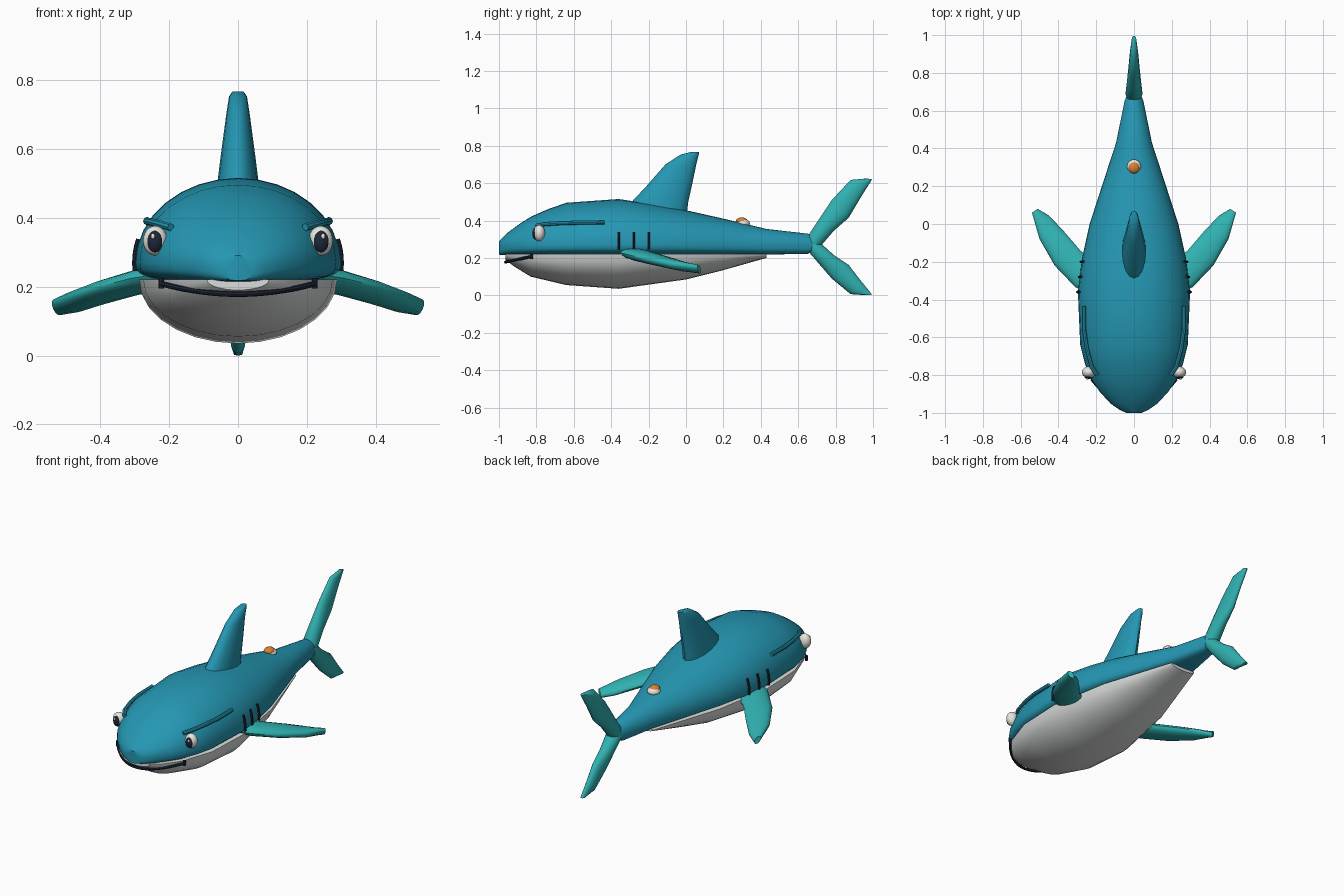
import bpy, bmesh, math
from mathutils import Vector

if "Cube" in bpy.data.objects:
    bpy.data.objects.remove(bpy.data.objects["Cube"])


def material(name, rgb):
    m = bpy.data.materials.new(name)
    m.diffuse_color = (*rgb, 1)
    m.use_nodes = True
    m.node_tree.nodes["Principled BSDF"].inputs["Base Color"].default_value = m.diffuse_color
    return m


BLUE = material("ocean_blue", (.018, .31, .45))
TEAL = material("fin_teal", (.03, .44, .44))
PALE = material("belly_grey", (.70, .73, .71))
WHITE = material("eye_white", (.80, .78, .72))
NAVY = material("dark_navy", (.012, .02, .04))
ORANGE = material("orange", (.72, .22, .03))


def finish(ob, mat, angle=40):
    ob.data.materials.append(mat)
    bpy.ops.object.select_all(action='DESELECT')
    ob.select_set(True)
    bpy.context.view_layer.objects.active = ob
    bpy.ops.object.shade_smooth_by_angle(angle=math.radians(angle))
    return ob


def loft(name, rings, mat, angle=40):
    """Skin closed rings of equal point count and cap both ends."""
    bm = bmesh.new()
    loops = [[bm.verts.new(p) for p in r] for r in rings]
    n = len(loops[0])
    for a, b in zip(loops, loops[1:]):
        for i in range(n):
            j = (i + 1) % n
            bm.faces.new((a[i], a[j], b[j], b[i]))
    bm.faces.new(loops[0])
    bm.faces.new(loops[-1])
    bmesh.ops.recalc_face_normals(bm, faces=bm.faces)
    me = bpy.data.meshes.new(name)
    bm.to_mesh(me)
    bm.free()
    ob = bpy.data.objects.new(name, me)
    bpy.context.collection.objects.link(ob)
    return finish(ob, mat, angle)


def fin(name, sections, thick_dir, mat):
    """Oval sections between leading and trailing points: (lead, trail, half thickness)."""
    t = Vector(thick_dir)
    rings = []
    for lead, trail, h in sections:
        a, b = Vector(lead), Vector(trail)
        mid, half = (a + b) / 2, (a - b) / 2
        rings.append([mid + half * math.cos(k * math.pi / 8) + t * h * math.sin(k * math.pi / 8)
                      for k in range(16)])
    return loft(name, rings, mat, 50)


def tube(name, pts, r, mat):
    cu = bpy.data.curves.new(name, 'CURVE')
    cu.dimensions = '3D'
    cu.bevel_depth = r
    cu.bevel_resolution = 2
    cu.use_fill_caps = True
    sp = cu.splines.new('POLY')
    sp.points.add(len(pts) - 1)
    for p, co in zip(sp.points, pts):
        p.co = (*co, 1)
    ob = bpy.data.objects.new(name, cu)
    bpy.context.collection.objects.link(ob)
    bpy.ops.object.select_all(action='DESELECT')
    ob.select_set(True)
    bpy.context.view_layer.objects.active = ob
    bpy.ops.object.convert(target='MESH')
    return finish(bpy.context.object, mat)


def ball(name, loc, radii, mat):
    bpy.ops.mesh.primitive_uv_sphere_add(segments=20, ring_count=12, location=loc)
    ob = bpy.context.object
    ob.name = name
    ob.scale = radii
    return finish(ob, mat, 60)


# Upper body stations: y, half width, top, base
BODY = [(-1, .04, .29, .218), (-.985, .075, .305, .216), (-.95, .125, .338, .214),
        (-.89, .18, .382, .213), (-.83, .222, .42, .212), (-.74, .26, .46, .212),
        (-.64, .285, .495, .212), (-.36, .297, .515, .212), (-.18, .275, .488, .212),
        (0, .235, .455, .213), (.2, .17, .41, .215), (.43, .095, .355, .218),
        (.65, .05, .33, .222), (.70, .03, .305, .245)]
MID = .27


def spow(v, e):
    return math.copysign(abs(v) ** e, v)


rings = []
for y, w, top, base in BODY:
    mid = min(MID, (top + base) / 2)
    ring = []
    for k in range(32):
        c, s = math.cos(k * math.pi / 16), math.sin(k * math.pi / 16)
        if s >= 0:
            ring.append((w * c, y, mid + (top - mid) * s))
        else:
            ring.append((w * spow(c, .6), y, mid + (mid - base) * spow(s, .6)))
    rings.append(ring)
loft("upper_body", rings, BLUE)

# Belly stations: y, half width, lowest point
BELLY = [(-.965, .09, .19), (-.92, .145, .155), (-.83, .21, .10), (-.64, .275, .055),
         (-.36, .287, .035), (0, .225, .085), (.2, .16, .135), (.43, .085, .20)]
loft("belly", [[(w * math.cos(k * math.pi / 14), y, .22 - (.22 - low) * math.sin(k * math.pi / 14))
                for k in range(15)] for y, w, low in BELLY], PALE)

# Dorsal fin
DORSAL = [(.40, -.37, .0, .07), (.50, -.29, .012, .06), (.58, -.215, .03, .05),
          (.70, -.11, .055, .034), (.752, -.03, .068, .026), (.766, .025, .07, .016)]
fin("dorsal_fin", [((0, a, z), (0, b, z), h) for z, a, b, h in DORSAL], (1, 0, 0), BLUE)

# Tail lobes: lead y, lead height, trail y, trail height, half thickness
TAIL = [(.64, -.01, .70, -.04, .035), (.65, .04, .73, .0, .045), (.71, .13, .79, .07, .038),
        (.78, .235, .87, .14, .030), (.88, .342, .935, .25, .022), (.965, .35, .995, .345, .012)]
for name, zc, sc in (("upper_tail_lobe", .275, 1), ("lower_tail_lobe", .27, -.77)):
    fin(name, [((0, a, zc + b * sc), (0, c, zc + d * sc), h) for a, b, c, d, h in TAIL],
        (1, 0, 0), TEAL)

# Side fins: lead x, lead y, trail x, trail y, height, half thickness
SIDE = [(.22, -.38, .20, -.19, .225, .03), (.31, -.335, .28, -.145, .212, .034),
        (.42, -.22, .37, -.04, .183, .031), (.50, -.08, .45, .045, .155, .027),
        (.54, .06, .51, .08, .14, .02)]


def surface_x(y, z):
    for a, b in zip(BODY, BODY[1:]):
        if a[0] <= y <= b[0]:
            f = (y - a[0]) / (b[0] - a[0])
            w, top = (a[i] + (b[i] - a[i]) * f for i in (1, 2))
            return w * math.sqrt(max(0, 1 - ((z - MID) / (top - MID)) ** 2))


for side, s in (("right", 1), ("left", -1)):
    fin(side + "_side_fin", [((s * a, b, z + .012), (s * c, d, z - .012), h)
                             for a, b, c, d, z, h in SIDE], (0, 0, 1), TEAL)
    # Gill slits hug the flank
    for i, y in enumerate((-.36, -.28, -.2)):
        zs = [.245 + .0185 * k for k in range(6)]
        tube(f"{side}_gill_{i + 1}", [(s * (surface_x(y, z) + .003), y, z) for z in zs], .007, NAVY)
    # Brow ridge
    tube(side + "_brow", [(s * .195, -.80, .372), (s * .225, -.755, .381), (s * .25, -.66, .387),
                          (s * .264, -.56, .389), (s * .264, -.435, .391)], .011, BLUE)
    # Eye, pupil and glint
    ball(side + "_eye", (s * .24, -.785, .333), (.036, .031, .043), WHITE)
    ball(side + "_pupil", (s * .241, -.804, .331), (.023, .017, .032), NAVY)
    ball(side + "_glint", (s * .247, -.819, .346), (.006, .005, .008), WHITE)
    # Mouth corner
    tube(side + "_mouth_corner", [(s * .222, -.825, .195), (s * .222, -.825, .225)], .008, NAVY)

# Mouth line curving round the jaw
mouth = []
for k in range(17):
    u = -1 + k / 8
    mouth.append((.222 * u, -.965 + .14 * u * u, .178 + .03 * u * u))
tube("mouth", mouth, .008, NAVY)

# Button on the back
ball("button_ring", (0, .305, .385), (.037, .037, .024), WHITE)
ball("button", (0, .298, .397), (.029, .031, .02), ORANGE)
